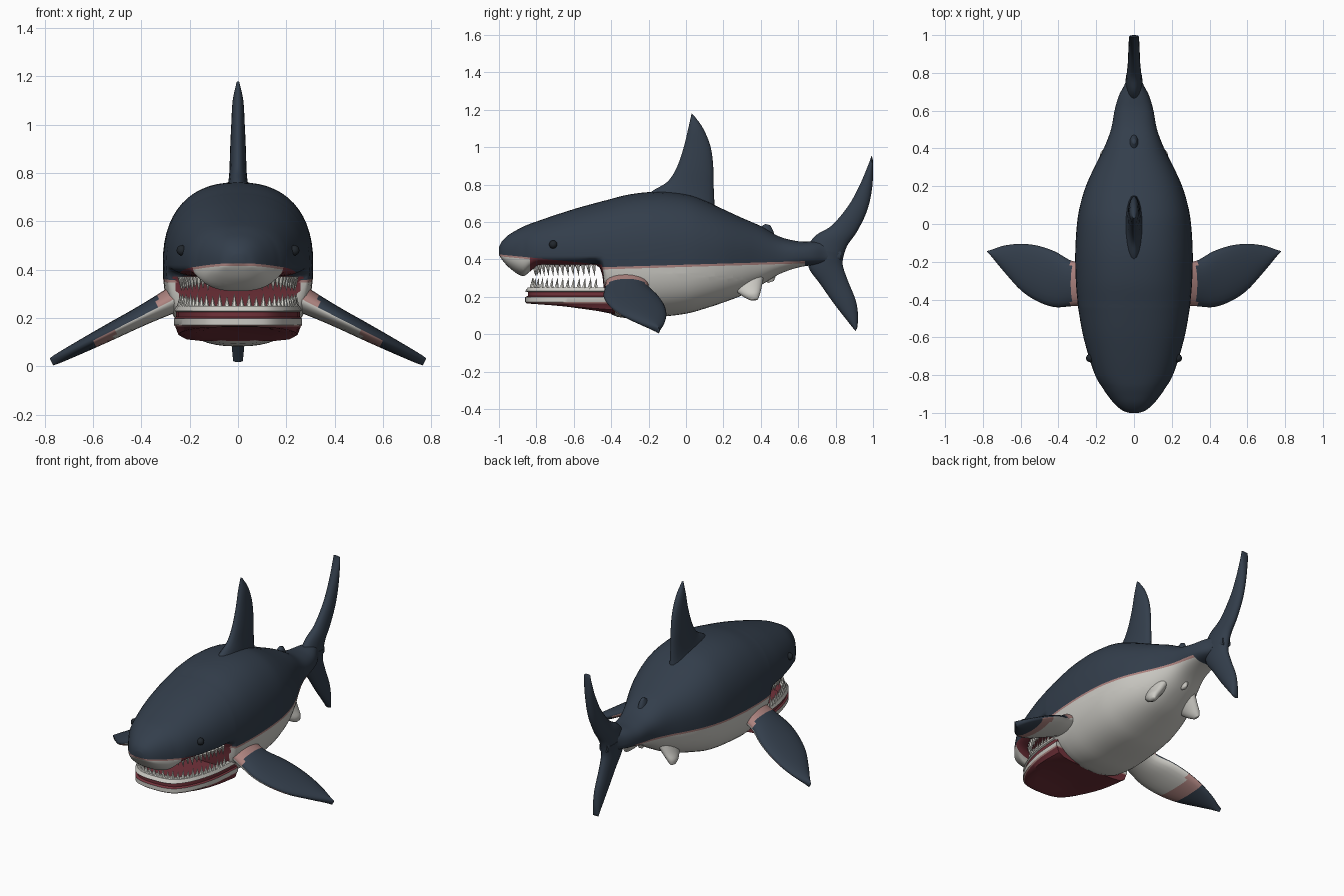
import bpy, bmesh, math
from mathutils import Vector as V

if "Cube" in bpy.data.objects:
    bpy.data.objects.remove(bpy.data.objects["Cube"])

# ---- materials
COLOURS = {
    "navy skin": (0.033, 0.048, 0.071), "belly white": (0.60, 0.59, 0.55),
    "gum pink": (0.42, 0.23, 0.215), "mouth red": (0.17, 0.032, 0.043),
    "tooth white": (0.70, 0.69, 0.64), "eye black": (0.015, 0.02, 0.026)}
MATS = []
for name, rgb in COLOURS.items():
    m = bpy.data.materials.new(name)
    m.diffuse_color = (*rgb, 1)
    m.use_nodes = True
    m.node_tree.nodes["Principled BSDF"].inputs["Base Color"].default_value = m.diffuse_color
    MATS.append(m)
NAVY, WHITE, PINK, RED, TOOTH, EYE = range(6)


# ---- helpers
def finish(bm, name, rule, angle=50, smooth=True):
    """Turn a bmesh into an object, colouring each face by rule(face)."""
    bmesh.ops.recalc_face_normals(bm, faces=bm.faces)
    bm.normal_update()
    for f in bm.faces:
        f.material_index = rule(f)
        f.smooth = smooth
    me = bpy.data.meshes.new(name)
    bm.to_mesh(me)
    bm.free()
    for m in MATS:
        me.materials.append(m)
    if smooth:
        me.set_sharp_from_angle(angle=math.radians(angle))
    ob = bpy.data.objects.new(name, me)
    bpy.context.collection.objects.link(ob)
    return ob


def spline(pts, n):
    """Catmull-Rom resampling of a list of equal-length tuples."""
    out = []
    for i in range(len(pts) - 1):
        a, b, c, d = (pts[max(i - 1, 0)], pts[i], pts[i + 1], pts[min(i + 2, len(pts) - 1)])
        for k in range(n):
            t = k / n
            out.append(tuple(q + 0.5 * t * ((r - p) + t * ((2*p - 5*q + 4*r - s) + t * (3*(q - r) + s - p)))
                             for p, q, r, s in zip(a, b, c, d)))
    return out + [tuple(pts[-1])]


def loft(rings):
    bm = bmesh.new()
    rows = [[bm.verts.new(p) for p in r] for r in rings]
    n = len(rows[0])
    for a, b in zip(rows, rows[1:]):
        for i in range(n):
            j = (i + 1) % n
            bm.faces.new((a[i], a[j], b[j], b[i]))
    bm.faces.new(rows[0])
    bm.faces.new(rows[-1])
    return bm


def fin(name, stations, across, rule, n=5, sides=20):
    """Stations: (lead xyz, trail xyz, half thickness); across: thickness direction."""
    across = V(across).normalized()
    rings = []
    for s in spline([(*a, *b, h) for a, b, h in stations], n):
        a, b, h = V(s[:3]), V(s[3:6]), max(s[6], 0.002)
        rings.append([(a + b) / 2 + (a - b) / 2 * math.cos(t) + across * h * math.sin(t)
                      for t in (2 * math.pi * i / sides for i in range(sides))])
    return finish(loft(rings), name, rule, 70)


def flat_fin(name, rows, colour, x=0.0):
    """Upright fin; rows of (lead y, lead z, trail y, trail z, half thickness)."""
    return fin(name, [((x, a, b), (x, c, d), h) for a, b, c, d, h in rows],
               (1, 0, 0), lambda f: colour)


# ---- body: (y, half width, top, bottom); the belly drops behind the open mouth
BODY = [(-1.0, .025, .465, .425), (-.985, .065, .495, .40), (-.95, .105, .53, .36),
        (-.90, .145, .56, .322), (-.865, .168, .578, .312), (-.835, .188, .59, .335),
        (-.79, .21, .606, .362), (-.70, .24, .637, .362), (-.58, .272, .675, .362),
        (-.46, .293, .708, .355), (-.42, .298, .718, .13), (-.30, .308, .748, .085),
        (-.15, .311, .762, .092), (0, .302, .748, .11), (.10, .285, .715, .137),
        (.20, .255, .668, .17), (.30, .21, .622, .208), (.40, .16, .578, .262),
        (.50, .122, .522, .322), (.60, .103, .497, .357), (.68, .08, .495, .37),
        (.75, .045, .49, .38), (.83, .03, .46, .395)]


def section(y, w, top, bot, sides=56):
    mid = min(max(.42, bot + .012), top - .012)
    ring = []
    for i in range(sides):
        t = 2 * math.pi * i / sides
        c, s = math.cos(t), math.sin(t)
        n = 2.35 if s >= 0 else 2.5
        x = w * math.copysign(abs(c) ** (2 / n), c)
        z = mid + (top - mid if s >= 0 else mid - bot) * math.copysign(abs(s) ** (2 / n), s)
        ring.append((x, y, z))
    return ring


def lip(y):
    return .372 - .1 * (y + .45)


def flank(y):
    return .36 + .03 * y


def body_rule(f):
    x, y, z = f.calc_center_median()
    if y < -.45:
        if z > lip(y):
            return NAVY
        if y < -.835 and abs(x) < .19:
            return PINK if z > lip(y) - .01 else WHITE
        return RED
    if y < -.405 and z < .36 and f.normal.y < -.5 and abs(x) < .25:
        return RED
    if y > .635 or z > flank(y) + .012:
        return NAVY
    return PINK if z > flank(y) else WHITE


bm = loft([section(*s) for s in spline(BODY, 4)])
for co, no in (((0, -.45, .372), (0, .1, 1)), ((0, -.45, .362), (0, .1, 1)),
               ((0, 0, .36), (0, -.03, 1)), ((0, 0, .372), (0, -.03, 1)),
               ((0, .635, .4), (0, 1, 0)), ((0, -.835, .4), (0, 1, 0))):
    bmesh.ops.bisect_plane(bm, geom=bm.verts[:] + bm.edges[:] + bm.faces[:],
                           plane_co=co, plane_no=no, dist=1e-5)
finish(bm, "body", body_rule, 60)

# ---- lower jaw: stacked U-shaped outlines, ending in a sunken mouth floor
half = spline([(.0, -.86), (.07, -.855), (.135, -.83), (.19, -.76), (.23, -.66),
               (.255, -.54), (.265, -.38)], 4)
outline = half + [(-x, y) for x, y in reversed(half[1:])]
LEVELS = [(.105, .55, RED), (.112, .80, RED), (.13, .93, RED), (.165, .98, RED), (.172, 1.0, PINK),
          (.198, 1.0, WHITE), (.205, .97, RED), (.225, .97, RED), (.23, 1.0, WHITE),
          (.25, .97, WHITE), (.25, .88, WHITE), (.205, .84, RED)]
rings = []
for z, k, _ in LEVELS:
    rings.append([(x * k, -.38 + (y + .38) * k,
                   z + max(0, .16 - z) * 1.1 * min(1, (-.38 - y) / .48)) for x, y in outline])
bm = loft(rings)
per = len(outline)
jaw_cols = [LEVELS[i // per + 1][2] for i in range(per * (len(LEVELS) - 1))] + [RED, RED]
finish(bm, "lower_jaw", lambda f: jaw_cols[f.index] if f.index >= 0 else RED, 40) \
    if not bm.faces.index_update() else None


# ---- teeth: pointed rows following the jaw curve
def teeth(name, scale, z, height, count, y_shift=0):
    path = [V((x * scale, -.38 + (y + .38) * scale + y_shift, z)) for x, y in spline(
        [(-x, y) for x, y in reversed(half[1:])] + half, 2)]
    path = [p for p in path if p.y < -.46]
    dist = [0]
    for a, b in zip(path, path[1:]):
        dist.append(dist[-1] + (b - a).length)
    bm = bmesh.new()
    for k in range(count):
        d = dist[-1] * (k + .5) / count
        i = max(j for j in range(len(path) - 1) if dist[j] <= d)
        p = path[i].lerp(path[i + 1], (d - dist[i]) / max(dist[i + 1] - dist[i], 1e-6))
        h = height * (1 if k % 2 else .82)
        base = [bm.verts.new(p + V((.014 * math.cos(a), .014 * math.sin(a), 0)))
                for a in (j * math.pi / 3 for j in range(6))]
        tip = bm.verts.new(p + V((0, .006, h)))
        for j in range(6):
            bm.faces.new((base[j], base[(j + 1) % 6], tip))
        bm.faces.new(base)
    finish(bm, name, lambda f: TOOTH, smooth=False)


teeth("lower_teeth", .93, .242, .062, 32)
teeth("upper_teeth", .92, .372, -.062, 32, .01)

# ---- dorsal fins and tail lobes
flat_fin("dorsal_fin", [(-.25, .70, .155, .66, .06), (-.18, .765, .151, .72, .044),
                        (-.10, .815, .148, .79, .036), (-.05, .89, .146, .89, .033),
                        (-.012, 1.0, .132, 1.0, .028), (.012, 1.1, .092, 1.1, .022),
                        (.03, 1.18, .042, 1.17, .006)], NAVY)
flat_fin("second_dorsal_fin", [(.36, .55, .48, .51, .03), (.40, .575, .465, .555, .02),
                               (.425, .59, .45, .583, .01)], NAVY)
flat_fin("tail_upper_lobe", [(.62, .43, .835, .39, .045), (.69, .525, .86, .47, .04),
                             (.78, .582, .915, .55, .033), (.87, .69, .968, .66, .03),
                             (.93, .80, .995, .78, .028), (.98, .92, 1.0, .89, .026),
                             (.99, .955, .998, .94, .022)], NAVY)
flat_fin("tail_lower_lobe", [(.66, .46, .845, .43, .045), (.655, .36, .838, .37, .04),
                             (.72, .265, .868, .28, .033), (.79, .165, .908, .18, .03),
                             (.86, .075, .92, .095, .026), (.905, .018, .915, .03, .02)], NAVY)


# ---- paired parts: pectoral fins, pelvic fins and eyes
def pectoral_rule(f):
    c = f.calc_center_median()
    x = abs(c.x)
    if f.normal.z < .1 and x < .59:
        return WHITE if x < .51 else PINK
    return PINK if x < .335 else NAVY


PECTORAL = [(.26, -.43, -.20, .055), (.33, -.435, -.195, .047), (.42, -.44, -.145, .04),
            (.51, -.41, -.115, .036), (.60, -.35, -.105, .031), (.69, -.25, -.115, .025),
            (.75, -.175, -.135, .02), (.772, -.15, -.142, .016)]
for side, label in ((1, "right"), (-1, "left")):
    rows = [((side * x, a, .27 - .51 * (x - .28)), (side * x, b, .27 - .51 * (x - .28)), h)
            for x, a, b, h in PECTORAL]
    fin(label + "_pectoral_fin", rows, (side * .5, 0, 1), pectoral_rule)
    fin(label + "_pelvic_fin", [((side * .09, .23, .29), (side * .09, .42, .33), .045),
                                ((side * .13, .265, .235), (side * .13, .405, .255), .034),
                                ((side * .155, .31, .20), (side * .155, .395, .215), .027),
                                ((side * .165, .345, .182), (side * .165, .385, .187), .012)],
        (1, 0, .4 * side), lambda f: WHITE)
    bm = bmesh.new()
    bmesh.ops.create_uvsphere(bm, u_segments=16, v_segments=10, radius=.022)
    bmesh.ops.translate(bm, verts=bm.verts, vec=(side * .232, -.71, .48))
    finish(bm, label + "_eye", lambda f: EYE)

# ---- small anal fin under the tail
flat_fin("anal_fin", [(.40, .31, .52, .36, .03), (.42, .285, .485, .32, .02),
                      (.44, .275, .47, .285, .01)], WHITE)
